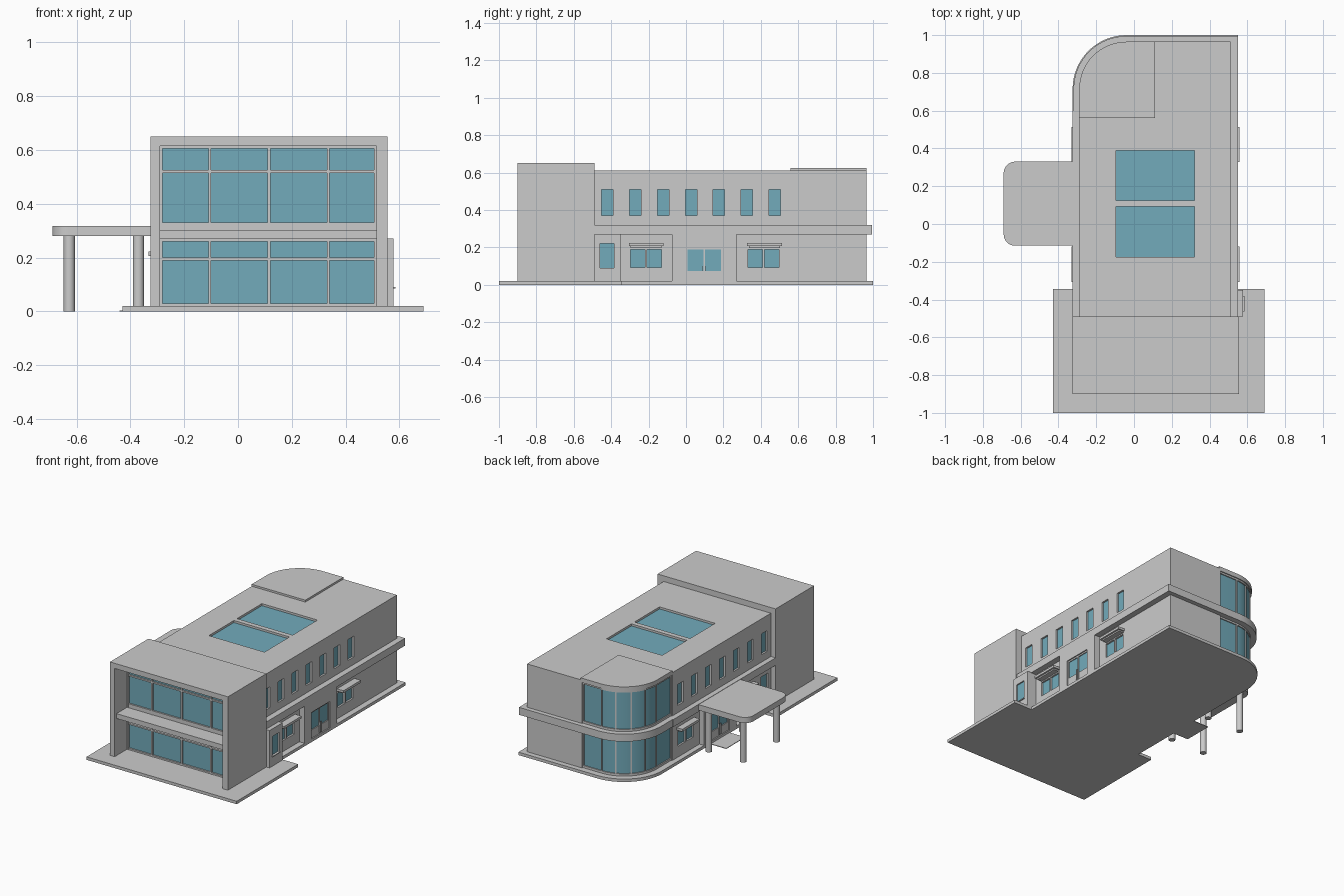
import bpy, bmesh
from math import sin, cos, pi
from mathutils import Matrix, Vector

if "Cube" in bpy.data.objects:
    bpy.data.objects.remove(bpy.data.objects["Cube"])

glass = bpy.data.materials.new("glass")
glass.diffuse_color = (0.17, 0.41, 0.5, 1)
glass.use_nodes = True
glass.node_tree.nodes["Principled BSDF"].inputs["Base Color"].default_value = glass.diffuse_color


def finish(name, bm, mat=None, smooth=False):
    bmesh.ops.recalc_face_normals(bm, faces=bm.faces)
    me = bpy.data.meshes.new(name)
    bm.to_mesh(me)
    bm.free()
    ob = bpy.data.objects.new(name, me)
    bpy.context.collection.objects.link(ob)
    if mat:
        me.materials.append(mat)
    bpy.context.view_layer.objects.active = ob
    if smooth:
        bpy.ops.object.select_all(action='DESELECT')
        ob.select_set(True)
        bpy.ops.object.shade_smooth_by_angle()
    return ob


def boxes(name, items, mat=None):
    """items: (x0, x1, y0, y1, z0, z1) tuples joined in one mesh"""
    bm = bmesh.new()
    for x0, x1, y0, y1, z0, z1 in items:
        m = Matrix.Translation(((x0 + x1) / 2, (y0 + y1) / 2, (z0 + z1) / 2))
        m = m @ Matrix.Diagonal((abs(x1 - x0), abs(y1 - y0), z1 - z0, 1))
        bmesh.ops.create_cube(bm, size=1, matrix=m)
    return finish(name, bm, mat)


def prism(name, pts, z0, z1, mat=None):
    bm = bmesh.new()
    f = bm.faces.new([bm.verts.new((x, y, z0)) for x, y in pts])
    ext = bmesh.ops.extrude_face_region(bm, geom=[f])["geom"]
    bmesh.ops.translate(bm, vec=(0, 0, z1 - z0),
                        verts=[v for v in ext if isinstance(v, bmesh.types.BMVert)])
    return finish(name, bm, mat, True)


def cut(ob, items):
    cutter = boxes("cutter", items)
    cutter.hide_render = True
    mod = ob.modifiers.new("openings", 'BOOLEAN')
    mod.operation, mod.object = 'DIFFERENCE', cutter
    bpy.context.view_layer.objects.active = ob
    bpy.ops.object.modifier_apply(modifier=mod.name)
    bpy.data.objects.remove(cutter)


CX, CY = -0.04, 0.715          # centre of the rounded back corner


def arc(r, n=16):
    return [(CX - r * sin(pi / 2 * i / n), CY + r * cos(pi / 2 * i / n)) for i in range(n + 1)]


def corner_path(r):
    return [(0.10, CY + r)] + arc(r) + [(CX - r, 0.56)]


# Ground slab: wide apron in front, rounded corner behind
prism("base_slab", [(-0.43, -1), (0.69, -1), (0.69, -0.345), (0.55, -0.345), (0.55, 1)]
      + arc(0.285) + [(-0.325, -0.345), (-0.43, -0.345)], 0, 0.02)

# Main body with window and skylight openings
body = prism("main_body", [(-0.29, -0.5), (0.51, -0.5), (0.51, 0.965), (0.10, 0.965)]
             + corner_path(0.23) + [(-0.29, 0.56)], 0.02, 0.612)
D = 0.02
openings, panes, bars = [], [], []


def side_window(w, s, y0, y1, z0, z1, mid=False):
    openings.append((w - s * D, w + s * 0.01, y0, y1, z0, z1))
    panes.append((w - s * D * 1.2, w - s * D * 0.6, y0, y1, z0, z1))
    if mid:
        m = (y0 + y1) / 2
        bars.append((w - s * D, w, m - 0.005, m + 0.005, z0, z1))


for w, s in ((0.51, 1), (-0.29, -1)):
    for i in range(7):
        y = -0.42 + 0.149 * i
        side_window(w, s, y - 0.031, y + 0.031, 0.37, 0.51)
    for y in (-0.213, 0.415):
        side_window(w, s, y - 0.083, y + 0.083, 0.093, 0.19, True)
side_window(-0.29, -1, -0.46, -0.385, 0.09, 0.22)
for y0, y1 in ((-0.175, 0.092), (0.125, 0.39)):
    openings.append((-0.095, 0.32, y0, y1, 0.592, 0.63))
    panes.append((-0.095, 0.32, y0, y1, 0.59, 0.598))
cut(body, openings)
boxes("window_panes", panes, glass)
boxes("window_mullions", bars)

# Ledge around the middle floor, and roof cap over the rounded corner
prism("floor_ledge", [(-0.325, -0.49), (0.55, -0.49), (0.55, 0.995)]
      + arc(0.28) + [(-0.32, 0.6), (-0.325, 0.6)], 0.27, 0.32)
prism("corner_roof_cap", [(0.11, 0.56), (0.11, 0.965)] + arc(0.25) + [(-0.29, 0.56)], 0.595, 0.625)

# Rounded corner glazing with mullions
for level, z0, z1 in (("lower", 0.035, 0.27), ("upper", 0.32, 0.595)):
    prism(level + "_corner_glass", corner_path(0.236) + corner_path(0.225)[::-1], z0, z1, glass)
    for part, za in (("sill", z0 - 0.015 if level == "lower" else z0), ("header", z1 - 0.012)):
        prism(f"{level}_corner_{part}", corner_path(0.243) + corner_path(0.225)[::-1],
              za, za + 0.015 if part == "sill" else z1)
    bm = bmesh.new()
    for i in range(-1, 6):
        a = pi / 8 * min(max(i, 0), 4)
        x, y = CX - 0.237 * sin(a), CY + 0.237 * cos(a)
        if i < 0:
            x = 0.097
        if i > 4:
            y = 0.563
        m = Matrix.Translation((x, y, (z0 + z1) / 2)) @ Matrix.Rotation(a, 4, 'Z')
        bmesh.ops.create_cube(bm, size=1, matrix=m @ Matrix.Diagonal((0.008, 0.012, z1 - z0, 1)))
    finish(level + "_corner_mullions", bm)

# Front block: open frame, core and floor shelf
boxes("front_block", [(-0.325, -0.29, -0.9, -0.49, 0.02, 0.65),
                      (0.515, 0.555, -0.9, -0.49, 0.02, 0.65),
                      (-0.29, 0.515, -0.9, -0.49, 0.615, 0.65),
                      (-0.29, 0.515, -0.75, -0.49, 0.02, 0.615)])
boxes("front_shelf", [(-0.29, 0.515, -0.88, -0.75, 0.27, 0.303)])
boxes("front_glass", [(-0.29, 0.515, -0.757, -0.745, 0.02, 0.27),
                      (-0.29, 0.515, -0.757, -0.745, 0.303, 0.615)], glass)
grid = [(x, x + 0.01, -0.77, -0.75, z0, z1) for x in (-0.29, -0.11, 0.11, 0.33, 0.505)
        for z0, z1 in ((0.02, 0.27), (0.303, 0.615))]
grid += [(-0.29, 0.515, -0.768, -0.75, z0, z1) for z0, z1 in
         ((0.02, 0.03), (0.19, 0.2), (0.26, 0.27), (0.303, 0.33), (0.515, 0.525), (0.605, 0.615))]
boxes("front_window_frame", grid)

# Entrances and window hoods on both sides
for side, w, s, out, hood in (("right", 0.51, 1, 0.55, 0.558), ("left", -0.29, -1, -0.325, -0.332)):
    porch = boxes(side + "_entrance_wall", [(w - s * 0.01, out, -0.075, 0.27, 0.02, 0.3)])
    cut(porch, [(out - s * D, out + s * 0.01, 0, 0.195, 0.015, 0.2)])
    face, back = out - s * 0.008, out - s * D
    boxes(side + "_doors", [(back, face, y, y + 0.008, 0.02, 0.2) for y in (0, 0.0935, 0.187)]
          + [(back, face, 0.0935 + 0.008, 0.187, 0.02, 0.075), (back, face, 0.008, 0.0935, 0.02, 0.075),
             (back, face, 0, 0.195, 0.19, 0.2)])
    boxes(side + "_door_glass", [(back - s * 0.002, out - s * 0.014, 0.006, 0.189, 0.075, 0.19)], glass)
    boxes(side + "_door_handles", [(face, out, y, y + 0.004, 0.03, 0.1) for y in (0.088, 0.103)])
    for y in (-0.213, 0.42):
        boxes(side + "_window_hood", [(w - s * 0.005, hood, y - 0.093, y + 0.093, 0.207, 0.223),
                                      (w - s * 0.005, hood - s * 0.012, y - 0.083, y + 0.083, 0.198, 0.208)])

# Small bay on the right side
bay = boxes("right_bay", [(0.5, 0.578, -0.49, -0.35, 0.02, 0.272)])
cut(bay, [(0.565, 0.6, -0.46, -0.385, 0.09, 0.22)])
boxes("bay_glass", [(0.56, 0.569, -0.46, -0.385, 0.09, 0.22)], glass)
boxes("bay_sill", [(0.57, 0.585, -0.463, -0.382, 0.085, 0.091)])

# Left entrance canopy with rounded outer corners, columns and door mat
R = 0.06
fillet = [(-0.69 + R - R * sin(a), 0.33 - R + R * cos(a)) for a in [pi / 16 * i for i in range(9)]]
prism("canopy", [(-0.3, 0.33)] + fillet + [(x, 0.215 - y) for x, y in fillet[::-1]] + [(-0.3, -0.115)],
      0.28, 0.318)
for place, x in (("outer", -0.627), ("inner", -0.37)):
    for y in (-0.07, 0.285):
        bm = bmesh.new()
        bmesh.ops.create_cone(bm, cap_ends=True, segments=16, radius1=0.021, radius2=0.021,
                              depth=0.285, matrix=Matrix.Translation((x, y, 0.1425)))
        finish(place + "_column", bm, None, True)
boxes("entrance_mat", [(-0.44, -0.32, 0, 0.2, 0, 0.004)])
